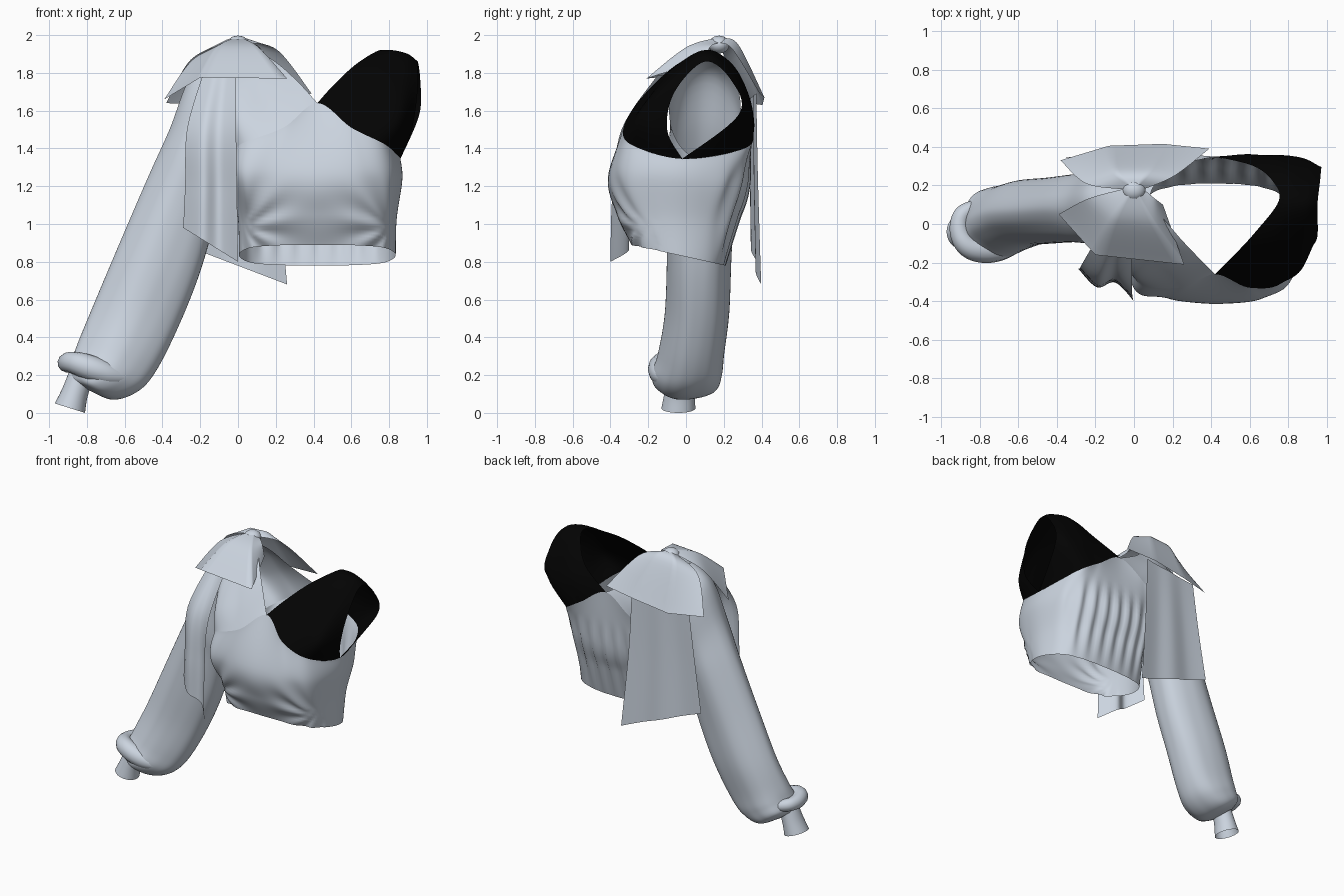
import bpy, math
from mathutils import Vector as V

if "Cube" in bpy.data.objects:
    bpy.data.objects.remove(bpy.data.objects["Cube"])

CX = 0.42  # symmetry line of the torso


def material(name, rgb):
    m = bpy.data.materials.new(name)
    m.diffuse_color = (*rgb, 1)
    m.use_nodes = True
    m.node_tree.nodes["Principled BSDF"].inputs["Base Color"].default_value = m.diffuse_color
    return m


GREY = material("pale blue grey cloth", (0.60, 0.66, 0.74))
BLACK = material("black mesh", (0.001, 0.001, 0.001))


def spline(pts, n, closed=False, ghosts=None, straight=False):
    """Catmull-Rom curve through pts, n steps per span; ghosts steer the end tangents."""
    k = len(pts)
    before, after = ghosts or (pts[0], pts[-1])

    def get(i):
        if closed:
            return pts[i % k]
        return before if i < 0 else after if i >= k else pts[i]
    out = []
    for i in range(k if closed else k - 1):
        a, b, c, d = get(i - 1), get(i), get(i + 1), get(i + 2)
        for s in range(n):
            t = s / n
            out.append(b.lerp(c, t) if straight else
                       0.5 * (2 * b + (c - a) * t + (2 * a - 5 * b + 4 * c - d) * t * t
                              + (3 * b - a - 3 * c + d) * t ** 3))
    if not closed:
        out.append(pts[-1].copy())
    return out


def surface(name, rows, mat, nr=8, nc=8, closed=False, warp=None, ghosts={}, straight=False):
    """Smooth cloth sheet (or tube) through a small grid of control points."""
    rows = [spline([V(p) for p in r], nc, closed, ghosts.get(i), straight)
            for i, r in enumerate(rows)]
    cols = [spline(list(c), nr) for c in zip(*rows)]
    m, n = len(cols), len(cols[0])
    verts = [warp(p) if warp else p for c in cols for p in c]
    faces = []
    for i in range(m if closed else m - 1):
        j = (i + 1) % m
        faces += [(i * n + k, j * n + k, j * n + k + 1, i * n + k + 1) for k in range(n - 1)]
    me = bpy.data.meshes.new(name)
    me.from_pydata(verts, [], faces)
    me.materials.append(mat)
    me.polygons.foreach_set("use_smooth", [True] * len(faces))
    ob = bpy.data.objects.new(name, me)
    bpy.context.collection.objects.link(ob)
    return ob


def mirror(p):
    return (2 * CX - p[0], p[1], p[2])


# Shoulder yoke: rows run from front edge over the shoulder to back edge, neck to armhole
yoke = [
    [(0.42, -.26, 1.64), (0.60, -.33, 1.51), (0.78, -.29, 1.42), (0.86, -.02, 1.345)],
    [(0.51, -.17, 1.74), (0.68, -.21, 1.66), (0.85, -.25, 1.56), (0.92, -.10, 1.50)],
    [(0.63, -.04, 1.85), (0.75, -.07, 1.82), (0.88, -.10, 1.75), (0.95, -.06, 1.70)],
    [(0.75, .12, 1.92), (0.82, .10, 1.92), (0.90, .10, 1.90), (0.95, .10, 1.86)],
    [(0.72, .22, 1.86), (0.80, .25, 1.84), (0.90, .26, 1.78), (0.965, .24, 1.76)],
    [(0.62, .30, 1.74), (0.74, .34, 1.66), (0.88, .34, 1.58), (0.96, .28, 1.58)],
    [(0.42, .35, 1.62), (0.62, .36, 1.50), (0.78, .31, 1.40), (0.86, -.02, 1.345)],
]
F, B = yoke[0], yoke[-1]
left = [[mirror(p) for p in r] for r in yoke]
left[0][2] = (.01, -.29, 1.42)  # the sleeved side runs fuller into the sleeve
LF, LB = left[0], left[-1]
for name, rows, mat, ends in (
        ("mesh_shoulder", yoke, BLACK, {0: (LF[1], B[2]), 6: (LB[1], F[2])}),
        ("cloth_shoulder", left, GREY, {0: (F[1], LB[2]), 6: (B[1], LF[2])})):
    surface(name, rows, mat, nc=12, ghosts={k: [V(p) for p in g] for k, g in ends.items()})

# Bodice: rings from hem to bust, topped by the edge shared with the yokes
top = [F[3], F[2], F[1], F[0], LF[1], LF[2], LF[3], LB[2], LB[1], B[0], B[1], B[2]]
ANGLES = [0, 35, 65, 90, 115, 145, 180, 215, 245, 270, 295, 325]


def body_ring(rx, front, back, zf, zb):
    ring = []
    for a in ANGLES:
        c, s = math.cos(math.radians(a)), -math.sin(math.radians(a))
        c = math.copysign(abs(c) ** 0.7, c) if abs(c) > 1e-6 else 0
        s = math.copysign(abs(s) ** 0.7, s) if abs(s) > 1e-6 else 0
        ring.append((CX + rx * c, (front + back) / 2 + (back - front) / 2 * s,
                     (zf + zb) / 2 + (zb - zf) / 2 * s))
    return ring


def bodice_folds(p):
    x, y, z = p
    fade = max(0, min(1, (1.38 - z) / 0.15))
    if y > 0.1:  # vertical gathers on the back, flat at the hem
        y += 0.012 * math.sin(62 * x) * fade * min(1, (y - 0.1) / 0.1) * min(1, (z - 0.76) / 0.25)
    elif y < -0.15:  # folds fanning from the two side gathers
        for cx, side in ((0.03, 1), (0.81, -1)):
            dx, dz = (x - cx) * side, z - 0.98
            d = math.hypot(dx, dz)
            y -= 0.009 * math.sin(9 * math.atan2(dz, dx)) * math.exp(-(d - 0.16) ** 2 / 0.02) * fade
    return V((x, y, z))


bust = body_ring(.45, -.41, .33, 1.27, 1.2)
bust[5] = (.0, -.33, 1.26)
surface("bodice", [body_ring(.415, -.29, .21, .89, .78), body_ring(.42, -.365, .27, 1.05, 1.0),
                   bust, top], GREY, nr=10, nc=12, closed=True, warp=bodice_folds)


# Sleeve: each ring is outer (x, z), inner (x, z), centre y, half depth
def tube(name, sections, ripple):
    rows = []
    for i, (lx, lz, rx, rz, y, ry) in enumerate(sections):
        row = []
        for k in range(20):
            a = math.tau * k / 20
            f = 1 + ripple * math.sin(5 * a + 0.4 * i) * min(1, i / 3)
            c, s = math.cos(a) * f, math.sin(a) * f
            row.append(((lx + rx) / 2 + (lx - rx) / 2 * c, y + ry * s,
                        (lz + rz) / 2 + (lz - rz) / 2 * c))
        rows.append(row)
    surface(name, rows, GREY, nr=6, nc=4, closed=True)


tube("sleeve", [
    (-.10, 1.88, -.02, 1.34, .10, .19), (-.25, 1.78, -.05, 1.22, .10, .185),
    (-.36, 1.50, -.09, 1.10, .08, .18), (-.47, 1.25, -.12, 1.00, .08, .175),
    (-.62, .90, -.20, .73, .07, .17), (-.76, .57, -.30, .48, .06, .17),
    (-.84, .38, -.42, .24, .03, .175), (-.87, .30, -.52, .12, .01, .185),
    (-.89, .24, -.66, .07, .00, .165), (-.89, .20, -.79, .12, -.03, .085)], 0.025)
tube("cuff", [(-.89, .23, -.78, .14, -.03, .07), (-.93, .13, -.80, .07, -.035, .08),
              (-.97, .05, -.81, .00, -.04, .09)], 0)

# Twisted roll of cloth at the wrist
cu = bpy.data.curves.new("wrist_twist", "CURVE")
cu.dimensions = "3D"
cu.bevel_depth, cu.bevel_resolution, cu.use_fill_caps = 0.05, 4, True
path = [(-.78, .09, .24, .7), (-.88, .08, .26, .9), (-.915, -.02, .265, 1), (-.87, -.12, .27, 1.2),
        (-.76, -.14, .23, 1.4), (-.64, -.12, .19, 1.1), (-.54, -.08, .18, .4)]
sp = cu.splines.new("NURBS")
sp.points.add(len(path) - 1)
sp.use_endpoint_u, sp.order_u = True, 3
for q, (x, y, z, r) in zip(sp.points, path):
    q.co, q.radius = (x, y, z, 1), r
cu.materials.append(GREY)
bpy.context.collection.objects.link(bpy.data.objects.new("wrist_twist", cu))

# Bow on the shoulder: front loop, back loop and knot
surface("bow_front", [
    [(-.06, .18, 1.96), (-.02, .16, 1.985), (.02, .16, 1.985), (.05, .18, 1.96)],
    [(-.24, .13, 1.87), (-.11, .02, 1.935), (.11, .00, 1.935), (.11, .13, 1.94)],
    [(-.39, .05, 1.66), (-.20, -.16, 1.775), (.26, -.21, 1.77), (.15, .10, 1.87)]],
    GREY, straight=True)
surface("bow_back", [
    [(-.06, .18, 1.96), (-.02, .20, 1.985), (.02, .20, 1.985), (.05, .18, 1.96)],
    [(-.25, .21, 1.87), (-.10, .28, 1.93), (.08, .28, 1.945), (.21, .25, 1.92)],
    [(-.38, .33, 1.64), (-.13, .405, 1.63), (.15, .415, 1.67), (.39, .39, 1.69)]],
    GREY, straight=True)
bpy.ops.mesh.primitive_uv_sphere_add(segments=24, ring_count=14, location=(0, .175, 1.95))
knot = bpy.context.object
knot.name = "bow_knot"
knot.scale = (.06, .055, .047)
knot.data.materials.append(GREY)
bpy.ops.object.shade_smooth()


# Hanging tails: rows given by left and right end points, with pleats across
def tail(name, rows, pleats, depth):
    grid = []
    for j, (a, b) in enumerate(rows):
        row = []
        for i in range(pleats + 1):
            p = V(a).lerp(V(b), i / pleats)
            p.y += depth * (-1) ** i * min(1, 0.3 + j * 0.4)
            row.append(p)
        grid.append(row)
    surface(name, grid, GREY)


tail("front_tail", [((-.19, -.08, 1.78), (-.01, -.14, 1.79)), ((-.27, -.23, 1.50), (-.01, -.32, 1.50)),
                    ((-.28, -.26, 1.20), (-.005, -.36, 1.15)), ((-.29, -.26, .98), (0, -.37, .80))], 3, 0.03)
tail("back_tail", [((-.26, .335, 1.66), (.19, .37, 1.69)), ((-.31, .335, 1.30), (.21, .375, 1.25)),
                   ((-.37, .34, .92), (.26, .39, .68))], 4, 0.008)
